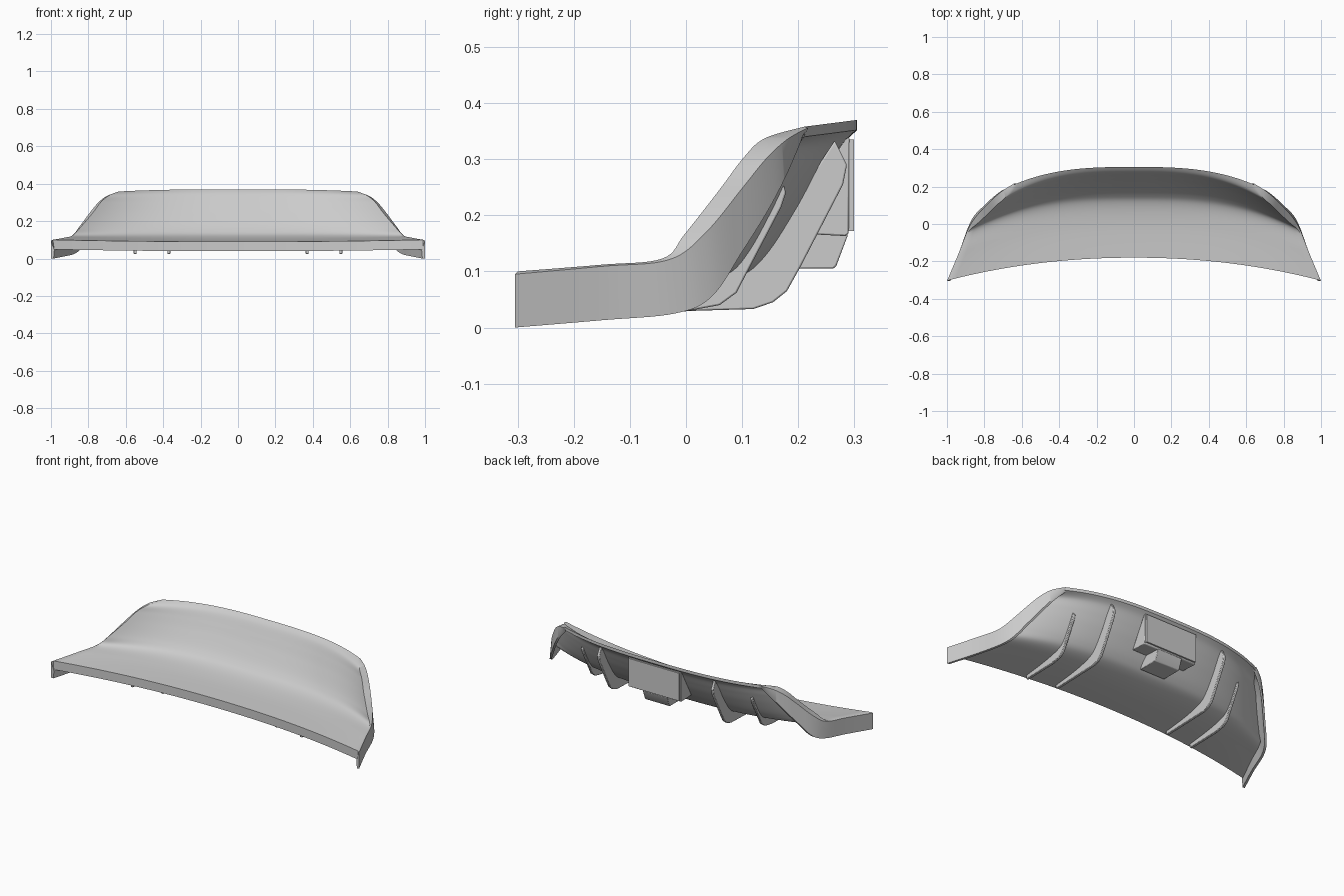
import bpy, bmesh, math
from mathutils import Vector

if "Cube" in bpy.data.objects:
    bpy.data.objects.remove(bpy.data.objects["Cube"])

# Control stations from front lip to rear lip
CENTRE = [(-.18, .09), (-.005, .099), (.105, .119), (.158, .156), (.214, .235), (.249, .294), (.279, .345), (.305, .37)]
RIDGE = [(.99, -.3, .1), (.925, -.15, .112), (.885, -.042, .123), (.842, -.002, .167),
         (.775, .06, .246), (.733, .102, .302), (.69, .14, .337), (.64, .211, .358)]
RIM = [(1, -.305, .095), (.935, -.15, .109), (.888, -.03, .121), (.848, .036, .17),
       (.79, .1, .248), (.745, .143, .301), (.7, .18, .335), (.64, .217, .356)]
LOW = [(1, -.305, 0), (.935, -.15, .013), (.888, -.02, .025), (.853, .046, .055),
       (.80, .1, .135), (.748, .148, .212), (.7, .182, .278), (.64, .209, .342)]
THICK = [.051, .04, .031, .028, .027, .025, .021, .018]


def spline(pts, t):
    """Catmull-Rom point at t in 0..1 through pts."""
    n = len(pts) - 1
    f = min(t * n, n - 1e-6)
    i = int(f)
    f -= i
    a, b, c, d = [Vector(pts[max(0, min(n, k))]) for k in (i - 1, i, i + 1, i + 2)]
    return b + .5 * f * (c - a + f * (2 * a - 5 * b + 4 * c - d + f * (3 * (b - c) + d - a)))


def finish(bm, name, angle=35):
    bmesh.ops.recalc_face_normals(bm, faces=bm.faces)
    me = bpy.data.meshes.new(name)
    bm.to_mesh(me)
    bm.free()
    ob = bpy.data.objects.new(name, me)
    bpy.context.collection.objects.link(ob)
    bpy.ops.object.select_all(action='DESELECT')
    ob.select_set(True)
    bpy.context.view_layer.objects.active = ob
    bpy.ops.object.shade_smooth_by_angle(angle=math.radians(angle))
    return ob


def extrude_profile(name, prof, x0, x1, bevel=0):
    """Solid from a (y, z) side profile between x0 and x1."""
    bm = bmesh.new()
    face = bm.faces.new([bm.verts.new((x0, y, z)) for y, z in prof])
    ext = bmesh.ops.extrude_face_region(bm, geom=[face])
    bmesh.ops.translate(bm, vec=(x1 - x0, 0, 0),
                        verts=[g for g in ext['geom'] if isinstance(g, bmesh.types.BMVert)])
    ob = finish(bm, name)
    if bevel:
        mod = ob.modifiers.new("soft_edges", 'BEVEL')
        mod.width = bevel
        mod.segments = 2
    return ob


# Main shell: top sheet and underside sheet, both with side skirts
ROWS, COLS = 56, 56
bm = bmesh.new()
top, bot = [], []
for r in range(ROWS + 1):
    v = r / ROWS
    c, e, rim, low = (spline(p, v) for p in (CENTRE, RIDGE, RIM, LOW))
    th = spline([(t, 0) for t in THICK], v).x
    p = 2.1 + min(.8, v * 2)
    mid = []
    for k in range(COLS + 1):
        s = -1 + 2 * k / COLS
        w = abs(s) ** p
        mid.append(Vector((e.x * s, c.x + (e.y - c.x) * w, c.y + (e.z - c.y) * w)))
    flip = lambda q: Vector((-q.x, q.y, q.z))
    rim_in = rim - Vector((.018, 0, min(th, .6 * (rim.z - low.z))))
    low_in = low - Vector((.014, 0, 0))
    outer = [flip(low), flip(rim)] + mid + [rim, low]
    inner = [flip(low_in), flip(rim_in)] + [q - Vector((0, 0, th)) for q in mid] + [rim_in, low_in]
    top.append([bm.verts.new(q) for q in outer])
    bot.append([bm.verts.new(q) for q in inner])
n = len(top[0])
for r in range(ROWS):
    for k in range(n - 1):
        for g in (top, bot):
            bm.faces.new((g[r][k], g[r][k + 1], g[r + 1][k + 1], g[r + 1][k]))
    for k in (0, n - 1):
        bm.faces.new((top[r][k], top[r + 1][k], bot[r + 1][k], bot[r][k]))
for r in (0, ROWS):
    for k in range(n - 1):
        bm.faces.new((top[r][k], top[r][k + 1], bot[r][k + 1], bot[r][k]))
finish(bm, "diffuser_shell", 45)

# Underside fins, mirrored left and right
INNER = [(-.175, .024), (.12, .033), (.155, .045), (.18, .065), (.205, .11), (.28, .255), (.287, .29),
         (.265, .333), (.23, .28), (.197, .215), (.147, .14), (.09, .098), (-.175, .06)]
OUTER = [(-.2, .024), (0, .029), (.06, .04), (.09, .062), (.17, .215), (.178, .24), (.173, .257),
         (.152, .215), (.11, .138), (.06, .103), (-.2, .06)]
for side, label in ((1, "right"), (-1, "left")):
    for x, prof, kind in ((.37, INNER, "inner"), (.55, OUTER, "outer")):
        extrude_profile(f"{kind}_fin_{label}", prof, side * x - .008, side * x + .008, .003)

# Rear lamp housing with its face plate and lower block
extrude_profile("lamp_housing", [(.29, .168), (.291, .34), (.281, .335), (.205, .195), (.19, .168), (.285, .163)],
                -.17, .17, .003)
extrude_profile("lamp_plate", [(.29, .172), (.299, .172), (.299, .335), (.29, .335)], -.165, .165)
extrude_profile("lower_block", [(.145, .105), (.263, .105), (.268, .11), (.289, .166), (.2, .175), (.16, .14)],
                -.08, .08, .003)
